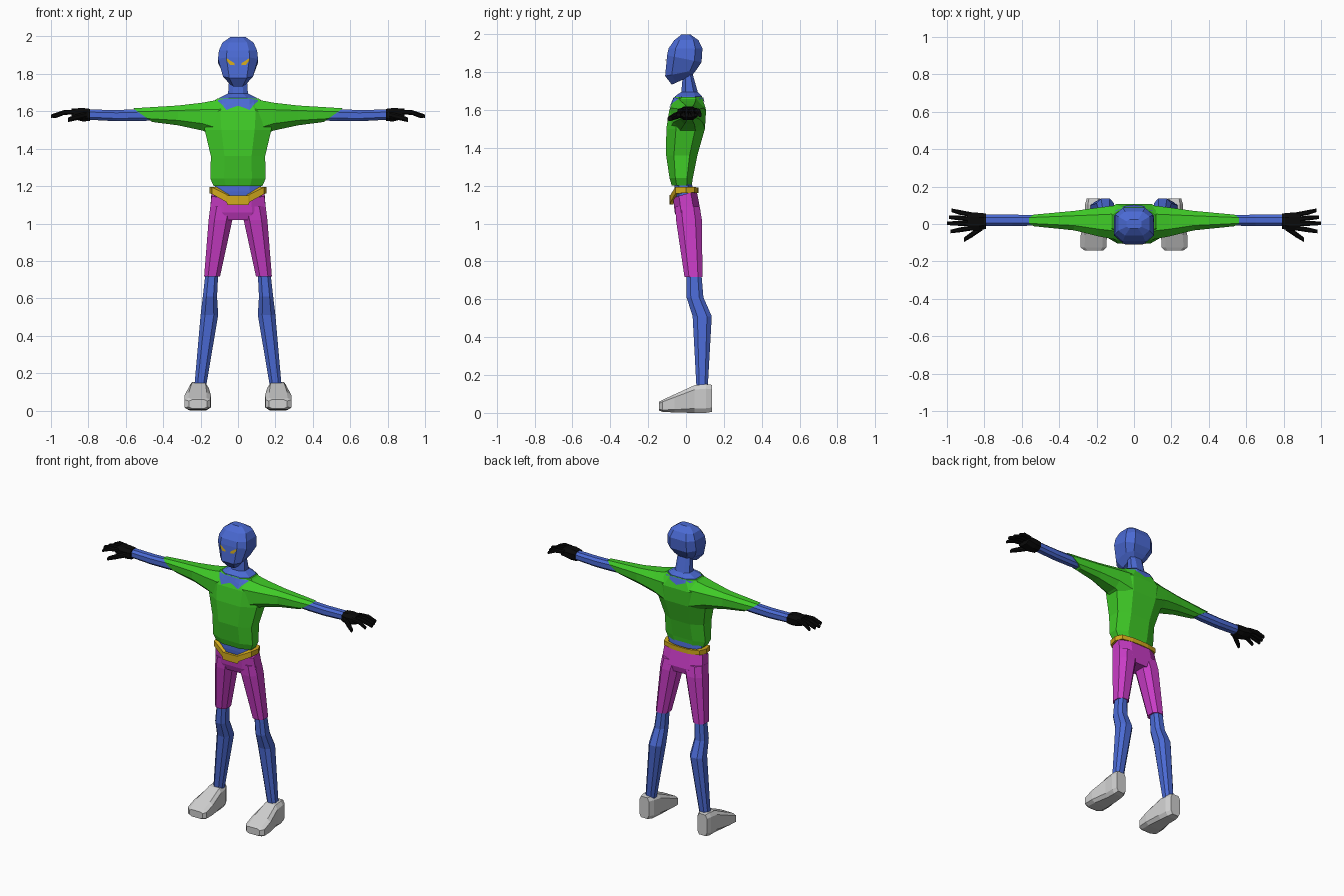
import bpy, bmesh
from mathutils import Vector
from mathutils.bvhtree import BVHTree


def material(name, rgb):
    m = bpy.data.materials.new(name)
    m.diffuse_color = (*rgb, 1)
    return m


BLUE = material("suit blue", (0.07, 0.145, 0.66))
GREEN = material("shirt green", (0.05, 0.6, 0.02))
PINK = material("shorts magenta", (0.58, 0.045, 0.56))
GOLD = material("belt gold", (0.64, 0.4, 0.012))
GREY = material("shoe grey", (0.62, 0.62, 0.62))
BLACK = material("glove black", (0.003, 0.003, 0.003))


def finish(name, bm, mat, mirror):
    bmesh.ops.recalc_face_normals(bm, faces=bm.faces)
    me = bpy.data.meshes.new(name)
    bm.to_mesh(me)
    bm.free()
    me.materials.append(mat)
    ob = bpy.data.objects.new(name, me)
    bpy.context.collection.objects.link(ob)
    if mirror:
        mod = ob.modifiers.new("mirror", 'MIRROR')
        mod.use_clip = True
    return ob


def loft(name, mat, rings, axis='z', mirror=False, k=0.5):
    """Chamfered eight-sided rings (pos, a0, a1, b0, b1, tilt) joined along an axis."""
    bm = bmesh.new()
    unit = [(k, -1), (1, -k), (1, k), (k, 1), (-k, 1), (-1, k), (-1, -k), (-k, -1)]
    loops = []
    for pos, a0, a1, b0, b1, *tilt in rings:
        t = tilt[0] if tilt else 0
        loop = []
        for u, v in unit:
            a = (a0 + a1) / 2 + u * (a1 - a0) / 2
            db = v * (b1 - b0) / 2
            b, p = (b0 + b1) / 2 + db, pos + t * db
            co = {'z': (a, b, p), 'x': (p, a, b), 'y': (a, p, b)}[axis]
            loop.append(bm.verts.new(co))
        loops.append(loop)
    for l0, l1 in zip(loops, loops[1:]):
        for i in range(8):
            j = (i + 1) % 8
            bm.faces.new((l0[i], l0[j], l1[j], l1[i]))
    bm.faces.new(loops[0])
    bm.faces.new(loops[-1])
    return finish(name, bm, mat, mirror)


def plate(name, mat, columns, target, side=-1, gap=0.005):
    """Thin patch of (x, z low, z high) columns laid on the front or back of a part."""
    bm = bmesh.new()
    tree = BVHTree.FromPolygons([v.co for v in target.data.vertices],
                                [p.vertices for p in target.data.polygons])
    rows = []
    for x, z0, z1 in columns:
        row = []
        for i in range(3):
            z = z0 + (z1 - z0) * i / 2
            hit = tree.ray_cast(Vector((x, side, z)), Vector((0, -side, 0)))[0]
            if hit is None:
                hit = tree.find_nearest(Vector((x, side * 0.06, z)))[0]
            row.append(bm.verts.new((x, hit.y + side * gap, z)))
        rows.append(row)
    for r0, r1 in zip(rows, rows[1:]):
        for i in range(2):
            bm.faces.new((r0[i], r1[i], r1[i + 1], r0[i + 1]))
    ob = finish(name, bm, mat, True)
    # make the patch face outward
    if ob.data.polygons[0].normal.y * side < 0:
        ob.data.flip_normals()
    return ob


# Head with slanted jaw
head = loft("head", BLUE, [
    (1.757, -0.042, 0.042, -0.075, 0.03, 0.45),
    (1.795, -0.08, 0.08, -0.11, 0.055, 0.2),
    (1.87, -0.107, 0.107, -0.1, 0.082, -0.2),
    (1.925, -0.102, 0.102, -0.092, 0.087),
    (1.968, -0.083, 0.083, -0.062, 0.066),
    (1.997, -0.04, 0.04, -0.025, 0.025)], k=0.58)
plate("eye", GOLD, [(0.018, 1.846, 1.857), (0.042, 1.848, 1.872),
                    (0.061, 1.872, 1.884)], head)

# Neck and collar
loft("neck", BLUE, [
    (1.65, -0.113, 0.113, -0.066, 0.086),
    (1.672, -0.1, 0.1, -0.058, 0.084),
    (1.695, -0.053, 0.053, -0.025, 0.062),
    (1.8, -0.046, 0.046, -0.015, 0.032)])

# Shirt body and sleeves
torso = loft("shirt_body", GREEN, [
    (1.2, -0.13, 0.13, -0.075, 0.03),
    (1.24, -0.148, 0.148, -0.087, 0.036),
    (1.36, -0.145, 0.145, -0.105, 0.06),
    (1.5, -0.178, 0.178, -0.104, 0.1),
    (1.6, -0.19, 0.19, -0.088, 0.106),
    (1.668, -0.112, 0.112, -0.06, 0.085)])
loft("sleeve", GREEN, [
    (0.09, -0.085, 0.1, 1.45, 1.665),
    (0.19, -0.066, 0.088, 1.497, 1.646),
    (0.32, -0.034, 0.07, 1.525, 1.631),
    (0.51, -0.012, 0.05, 1.543, 1.616, 1.4)], 'x', True)
plate("collar_front", BLUE, [(0, 1.63, 1.667), (0.03, 1.62, 1.667), (0.062, 1.607, 1.666),
                             (0.085, 1.635, 1.664), (0.108, 1.655, 1.66)], torso)
plate("collar_back", BLUE, [(0, 1.625, 1.667), (0.05, 1.645, 1.667),
                            (0.1, 1.655, 1.66)], torso, 1)

# Arms
loft("forearm", BLUE, [
    (0.42, -0.004, 0.042, 1.552, 1.606),
    (0.53, -0.009, 0.048, 1.548, 1.611),
    (0.65, -0.01, 0.05, 1.547, 1.607),
    (0.82, -0.01, 0.05, 1.556, 1.61)], 'x', True)

# Gloves: palm, four fingers and thumb
loft("glove_palm", BLACK, [
    (0.79, -0.025, 0.056, 1.548, 1.613),
    (0.83, -0.036, 0.06, 1.546, 1.618),
    (0.89, -0.034, 0.062, 1.56, 1.614)], 'x', True)


def finger(name, points, r):
    loft(name, BLACK, [(x, y - s, y + s, z - s, z + s)
                       for (x, y, z), s in zip(points, (r, r, r * 0.75))], 'x', True)


for i, (y0, y1, tip) in enumerate([(0.05, 0.073, 0.975), (0.026, 0.037, 0.99),
                                   (0.002, 0.004, 1.0), (-0.022, -0.04, 0.98)]):
    finger(f"glove_finger_{i + 1}", [(0.87, y0, 1.596), (0.93, (y0 + y1) / 2, 1.594),
                                     (tip, y1, 1.573)], 0.013)
finger("glove_thumb", [(0.81, -0.018, 1.582), (0.865, -0.055, 1.568),
                       (0.91, -0.085, 1.554)], 0.016)

# Waist and shorts
loft("waist", BLUE, [
    (1.08, -0.12, 0.12, -0.055, 0.04),
    (1.17, -0.126, 0.126, -0.062, 0.036),
    (1.25, -0.12, 0.12, -0.06, 0.028)])
loft("shorts_hips", PINK, [
    (1.02, -0.13, 0.13, -0.045, 0.068),
    (1.06, -0.15, 0.15, -0.06, 0.078),
    (1.155, -0.142, 0.142, -0.068, 0.056, 0.3)])
loft("shorts_leg", PINK, [
    (0.718, 0.096, 0.181, -0.008, 0.087),
    (1.02, 0.03, 0.157, -0.053, 0.084),
    (1.09, 0.012, 0.148, -0.056, 0.072)], mirror=True)

# Belt: band dipping to a taller buckle at the front
path = [(0, -0.086, 1.125, 0.025), (0.055, -0.084, 1.125, 0.025),
        (0.062, -0.08, 1.135, 0.02), (0.14, -0.056, 1.176, 0.018),
        (0.152, 0, 1.178, 0.016), (0.132, 0.046, 1.178, 0.015),
        (0.06, 0.063, 1.175, 0.015), (0, 0.065, 1.175, 0.015)]
bm = bmesh.new()
sections = []
for x, y, z, h in path:
    sections.append([bm.verts.new((x * s, y * s, z + d))
                     for s, d in ((1, -h), (1, h), (0.8, h), (0.8, -h))])
for s0, s1 in zip(sections, sections[1:]):
    for i in range(4):
        j = (i + 1) % 4
        bm.faces.new((s0[i], s1[i], s1[j], s0[j]))
finish("belt", bm, GOLD, True)

# Lower legs with knee and calf
loft("lower_leg", BLUE, [
    (0.12, 0.172, 0.234, 0.056, 0.114),
    (0.51, 0.106, 0.2, 0.035, 0.136),
    (0.61, 0.112, 0.188, 0.003, 0.092),
    (0.75, 0.105, 0.172, 0.003, 0.08)], mirror=True)

# Shoes, heel to toe
loft("shoe", GREY, [
    (0.137, 0.182, 0.252, 0.006, 0.148),
    (0.105, 0.165, 0.262, 0, 0.152),
    (0.045, 0.157, 0.264, 0, 0.146),
    (-0.06, 0.145, 0.285, 0.002, 0.098),
    (-0.125, 0.147, 0.286, 0.006, 0.068),
    (-0.143, 0.165, 0.262, 0.012, 0.058)], 'y', True, k=0.68)
